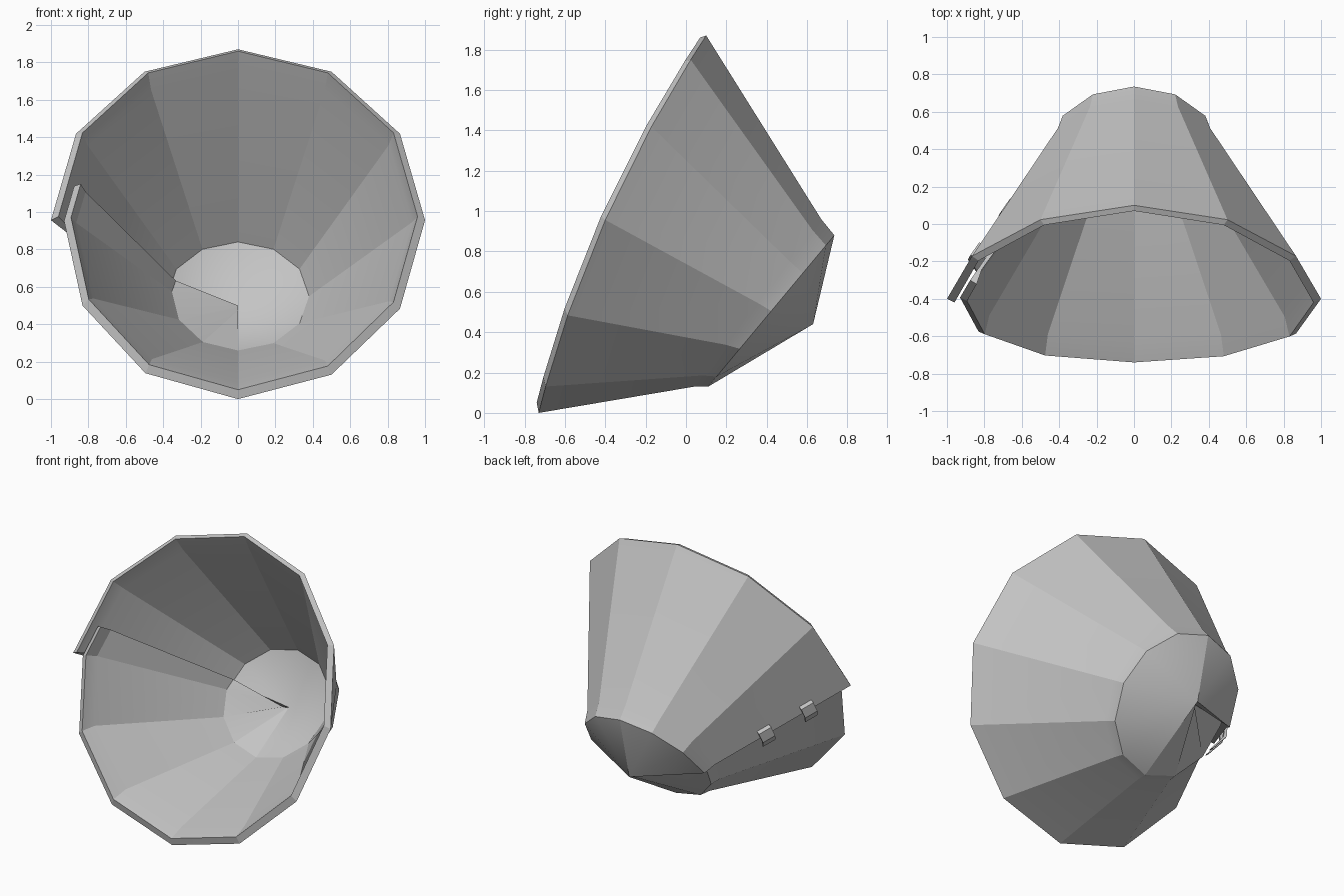
import bpy, bmesh
from math import sin, cos, radians
from mathutils import Vector

cube = bpy.data.objects.get("Cube")
if cube:
    bpy.data.objects.remove(cube)

grey = bpy.data.materials.new("plain_grey")
grey.use_nodes = True
GREY = (0.55, 0.55, 0.55, 1)
grey.diffuse_color = GREY
grey.node_tree.nodes["Principled BSDF"].inputs["Base Color"].default_value = GREY

# Rings from outer tip, over the rim, to inner tip:
# (top y, top z, bottom y, bottom z, side radius, sag of the sides)
RINGS = [
    (0.63, 0.44, 0.63, 0.44, 0.0, 0.0),       # outer tip
    (0.735, 0.88, 0.11, 0.13, 0.44, 0.0),     # cap edge
    (0.67, 0.96, 0.04, 0.13, 0.47, 0.0),      # cap shoulder
    (0.10, 1.87, -0.73, 0.0, 1.0, 0.085),     # outer rim
    (0.07, 1.86, -0.74, 0.05, 0.96, 0.085),   # inner rim
    (0.12, 1.76, -0.62, 0.09, 0.93, 0.08),    # inner lip
    (0.66, 0.84, 0.20, 0.26, 0.38, 0.0),      # inner cap edge
    (0.56, 0.47, 0.56, 0.47, 0.0, 0.0),       # inner tip
]
PIVOT = Vector((0, -0.3, 0.9))


def ring_point(ring, degrees):
    top_y, top_z, low_y, low_z, radius, sag = ring
    a = radians(degrees)
    mix = (1 + cos(a)) / 2
    drop = sag * sin(a) ** 2
    return Vector((radius * sin(a),
                   low_y + (top_y - low_y) * mix - drop,
                   low_z + (top_z - low_z) * mix + drop / 4))


def column(degrees, inset=0.0):
    # Points between two corners stay on the flat facet
    start = degrees // 30 * 30
    t = (degrees - start) / 30
    pts = [ring_point(r, start).lerp(ring_point(r, start + 30), t) for r in RINGS]
    return [p.lerp(PIVOT, inset) for p in pts]


def make_object(name, columns, closed):
    # Loft the columns into a solid with capped ends
    bm = bmesh.new()
    cols = [[bm.verts.new(p) for p in c] for c in columns]
    count = len(cols[0])
    for a, b in zip(cols, cols[1:]):
        for i in range(count if closed else count - 1):
            j = (i + 1) % count
            bm.faces.new((a[i], a[j], b[j], b[i]))
    bm.faces.new(cols[0])
    bm.faces.new(cols[-1])
    bmesh.ops.remove_doubles(bm, verts=bm.verts, dist=0.0005)
    bmesh.ops.recalc_face_normals(bm, faces=bm.faces)
    mesh = bpy.data.meshes.new(name)
    bm.to_mesh(mesh)
    bm.free()
    mesh.materials.append(grey)
    obj = bpy.data.objects.new(name, mesh)
    bpy.context.collection.objects.link(obj)
    return obj


# Wrapped cone sheet, its far end tucked under the starting edge
wrap = [column(270 + 30 * i) for i in range(10)]
wrap += [column(210, 0.01), column(240, 0.04), column(270, 0.07), column(283, 0.07)]
shell = make_object("wrapped_cone_shell", wrap, False)
bpy.ops.object.select_all(action="DESELECT")
shell.select_set(True)
bpy.context.view_layer.objects.active = shell
bpy.ops.object.shade_smooth_by_angle(angle=radians(15))

# Two bent straps bridging the seam
seam_a = ring_point(RINGS[3], 270)
seam_b = ring_point(RINGS[2], 270)
along = (seam_b - seam_a).normalized()
out = along.cross(ring_point(RINGS[3], 300) - seam_a).normalized()
if out.x > 0:
    out = -out
up = out.cross(along)
if up.z < 0:
    up = -up
arch = [(0.06, -0.01), (0.05, 0.03), (-0.02, 0.03), (-0.10, -0.05),
        (-0.11, -0.07), (-0.02, 0.01), (0.03, 0.01), (0.04, -0.01)]
for name, t in (("front_seam_strap", 0.31), ("rear_seam_strap", 0.62)):
    centre = seam_a.lerp(seam_b, t)
    sides = [[centre + along * s + up * v + out * n for v, n in arch]
             for s in (-0.045, 0.045)]
    make_object(name, sides, True)
